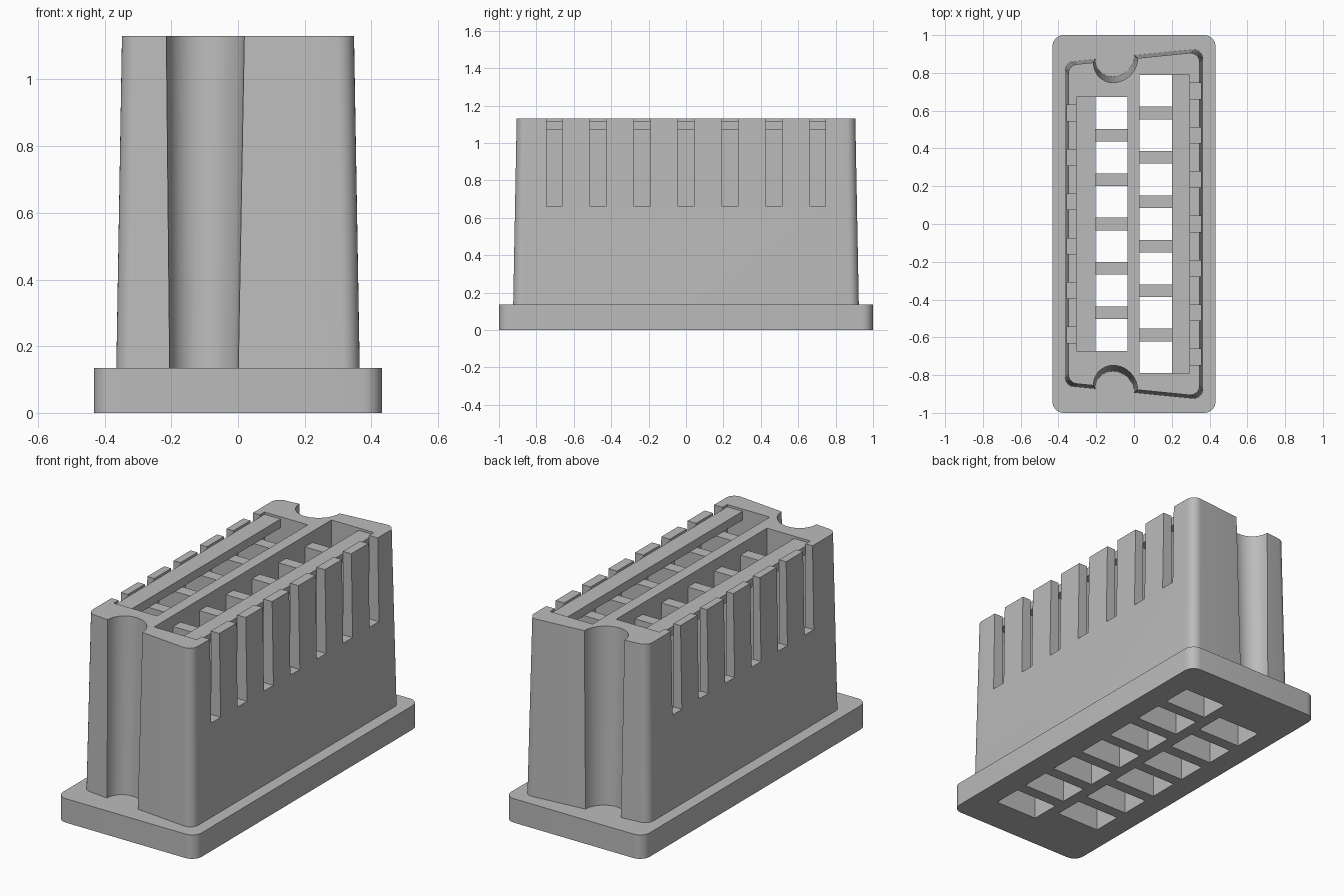
import bpy, bmesh, math

cube = bpy.data.objects.get("Cube")
if cube:
    bpy.data.objects.remove(cube)

# Single plain grey plastic
grey = bpy.data.materials.new("grey_plastic")
grey.use_nodes = True
COLOUR = (0.5, 0.5, 0.5, 1)
grey.diffuse_color = COLOUR
next(n for n in grey.node_tree.nodes
     if n.type == 'BSDF_PRINCIPLED').inputs["Base Color"].default_value = COLOUR

BASE_TOP, TOP = 0.135, 1.13
BAR_TOP, STRIP_TOP, SLOT_BOTTOM = 1.068, 1.117, 0.66
PITCH, CELL = 0.235, 0.168
# Each row: inner x, rail x, outer x, side, number of cells
ROWS = [(0.03, 0.2, 0.295, 1, 7), (-0.035, -0.205, -0.305, -1, 6)]


def make_object(name, bm):
    bmesh.ops.recalc_face_normals(bm, faces=bm.faces)
    mesh = bpy.data.meshes.new(name)
    bm.to_mesh(mesh)
    bm.free()
    mesh.materials.append(grey)
    obj = bpy.data.objects.new(name, mesh)
    bpy.context.collection.objects.link(obj)
    return obj


def loft(name, low, high, z0, z1):
    """Closed solid between two outlines with matching points."""
    bm = bmesh.new()
    a = [bm.verts.new((x, y, z0)) for x, y in low]
    b = [bm.verts.new((x, y, z1)) for x, y in high]
    bm.faces.new(a[::-1])
    bm.faces.new(b)
    for i in range(len(a)):
        j = (i + 1) % len(a)
        bm.faces.new((a[i], a[j], b[j], b[i]))
    return make_object(name, bm)


def boxes(name, ranges):
    """One mesh of separate boxes, each given by its x, y and z range."""
    bm = bmesh.new()
    for r in ranges:
        verts = bmesh.ops.create_cube(bm, size=1)["verts"]
        for v in verts:
            v.co = [(lo + hi) / 2 + c * abs(hi - lo) for c, (lo, hi) in zip(v.co, r)]
    return make_object(name, bm)


def arc(cx, cy, r, start, end, steps):
    return [(cx + r * math.cos(t), cy + r * math.sin(t))
            for t in (start + (end - start) * i / steps for i in range(steps + 1))]


def mirrored(half):
    return half + [(x, -y) for x, y in reversed(half)]


def body_outline(w, end_y, notch_x, notch_r, slope=0.1, r=0.05):
    """Rounded outline with slanted ends and a round groove in each end."""
    def line(x):
        return end_y + slope * x
    turn = math.pi / 2 + math.atan(slope)
    drop = r * math.sqrt(1 + slope * slope)
    half = arc(w - r, line(w - r) - drop, r, 0, turn, 8)
    for i in range(25):
        t = math.pi * i / 24
        x = notch_x + notch_r * math.cos(t)
        half.append((x, line(x) - notch_r * math.sin(t)))
    half += arc(r - w, line(r - w) - drop, r, turn, math.pi, 8)
    return mirrored(half)


# Base flange
W, L, R = 0.432, 1.0, 0.06
flange = mirrored(arc(W - R, L - R, R, 0, math.pi / 2, 8)
                  + arc(R - W, L - R, R, math.pi / 2, math.pi, 8))
base = loft("base_flange", flange, flange, 0, BASE_TOP)

# Tapered housing
body = loft("housing", body_outline(0.365, 0.893, -0.102, 0.103),
            body_outline(0.348, 0.876, -0.098, 0.117), BASE_TOP, TOP)

# Pockets, through cells, side slots and rails
pockets, cells, slots, rails = [], [], [], []
for inner, rail, outer, side, count in ROWS:
    half = (count - 1) / 2 * PITCH + CELL / 2
    pockets.append(((inner, outer), (-half, half), (BAR_TOP, TOP + 0.1)))
    rails.append(((rail, outer), (-half, half), (BAR_TOP, STRIP_TOP)))
    for i in range(count):
        y = (i - (count - 1) / 2) * PITCH
        cells.append(((inner, outer), (y - CELL / 2, y + CELL / 2), (-0.1, TOP + 0.2)))
        slots.append(((outer - side * 0.05, side * 0.5), (y - 0.042, y + 0.042),
                      (SLOT_BOTTOM, TOP + 0.1)))


def cut(obj, cutter):
    mod = obj.modifiers.new("cut", 'BOOLEAN')
    mod.operation = 'DIFFERENCE'
    mod.solver = 'EXACT'
    mod.object = cutter
    bpy.context.view_layer.objects.active = obj
    bpy.ops.object.modifier_apply(modifier=mod.name)


cell_cutter = boxes("cell_cutter", cells)
pocket_cutter = boxes("pocket_cutter", pockets)
slot_cutter = boxes("slot_cutter", slots)
cut(base, cell_cutter)
for cutter in (pocket_cutter, cell_cutter, slot_cutter):
    cut(body, cutter)
    bpy.data.objects.remove(cutter)

boxes("retaining_rails", rails)

# Smooth the rounded corners and grooves only
bpy.ops.object.select_all(action='DESELECT')
for obj in (base, body):
    obj.select_set(True)
bpy.context.view_layer.objects.active = body
bpy.ops.object.shade_smooth_by_angle(angle=math.radians(30))
